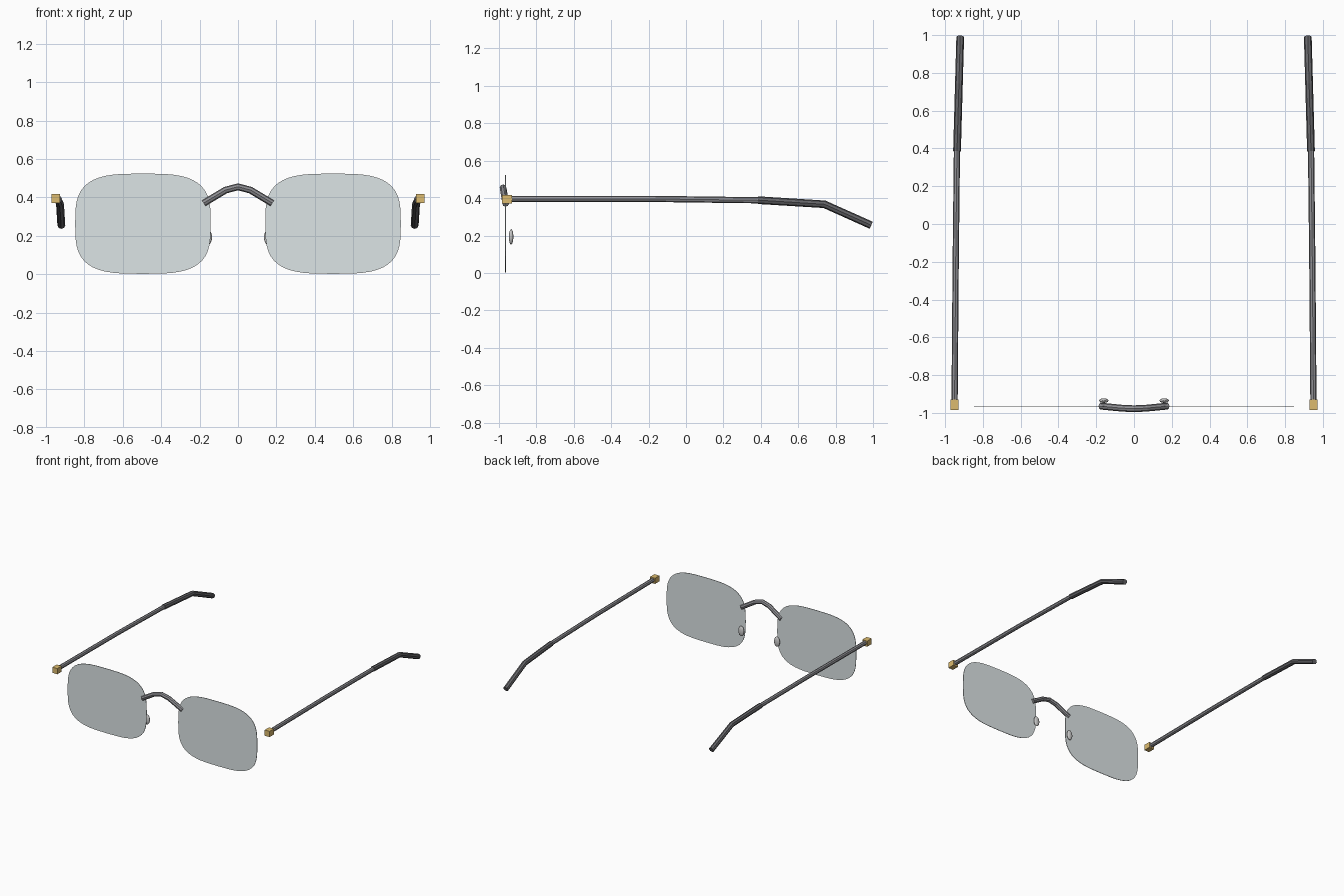
import bpy, bmesh
from math import cos, sin, pi, copysign, radians

if "Cube" in bpy.data.objects:
    bpy.data.objects.remove(bpy.data.objects["Cube"])


def material(name, color):
    m = bpy.data.materials.new(name)
    m.diffuse_color = (*color, 1)
    m.use_nodes = True
    m.node_tree.nodes["Principled BSDF"].inputs["Base Color"].default_value = m.diffuse_color
    return m


BRASS = material("brass", (0.72, 0.50, 0.16))
GLASS = material("lens_tint", (0.72, 0.78, 0.79))
METAL = material("frame_metal", (0.28, 0.28, 0.30))
DARK = material("tip_sleeve", (0.13, 0.13, 0.14))


def add_object(name, mesh, mat=None):
    ob = bpy.data.objects.new(name, mesh)
    bpy.context.collection.objects.link(ob)
    if mat:
        mesh.materials.clear()
        mesh.materials.append(mat)
    return ob


def from_bmesh(name, bm, mat=None):
    bmesh.ops.recalc_face_normals(bm, faces=bm.faces[:])
    me = bpy.data.meshes.new(name)
    bm.to_mesh(me)
    bm.free()
    return add_object(name, me, mat)


def tube(name, points, radius, mat=None):
    """Eight-sided capped tube along a polyline, as a mesh."""
    cu = bpy.data.curves.new(name + "_path", "CURVE")
    cu.dimensions = "3D"
    cu.bevel_depth = radius
    cu.bevel_resolution = 2
    cu.use_fill_caps = True
    sp = cu.splines.new("POLY")
    sp.points.add(len(points) - 1)
    for p, co in zip(sp.points, points):
        p.co = (*co, 1)
    tmp = bpy.data.objects.new(name + "_tmp", cu)
    bpy.context.collection.objects.link(tmp)
    dg = bpy.context.evaluated_depsgraph_get()
    me = bpy.data.meshes.new_from_object(tmp.evaluated_get(dg))
    bpy.data.objects.remove(tmp)
    for f in me.polygons:
        f.use_smooth = False
    return add_object(name, me, mat)


def lens(name, cx):
    """Thin plate with a superellipse outline."""
    bm = bmesh.new()
    n, e = 48, 2 / 3.3
    ring = []
    for i in range(n):
        c, s = cos(2 * pi * i / n), sin(2 * pi * i / n)
        x = copysign(abs(c) ** e, c) * 0.353
        z = copysign(abs(s) ** e, s) * 0.261
        ring.append(bm.verts.new((cx + x, -0.967, 0.263 + z)))
    face = bm.faces.new(ring)
    ext = bmesh.ops.extrude_face_region(bm, geom=[face])
    for v in ext["geom"]:
        if isinstance(v, bmesh.types.BMVert):
            v.co.y += 0.004
    return from_bmesh(name, bm, GLASS)


# bridge
tube("bridge", [(-0.178, -0.964, 0.37), (-0.065, -0.975, 0.438), (0, -0.978, 0.455),
                (0.065, -0.975, 0.438), (0.178, -0.964, 0.37)], 0.018, METAL)

for s, side in ((-1, "left"), (1, "right")):
    lens(side + "_lens", s * 0.495)

    # hinge block
    bm = bmesh.new()
    bmesh.ops.create_cube(bm, size=1)
    for v in bm.verts:
        v.co = (s * 0.95 + v.co.x * 0.044, -0.957 + v.co.y * 0.056, 0.394 + v.co.z * 0.046)
    from_bmesh(side + "_hinge", bm, BRASS)

    # temple arm and darker ear sleeve
    tube(side + "_temple", [(s * 0.95, -0.955, 0.396), (s * 0.944, -0.2, 0.396),
                            (s * 0.937, 0.42, 0.388)], 0.0165, METAL)
    tube(side + "_temple_tip", [(s * 0.937, 0.385, 0.389), (s * 0.927, 0.74, 0.367),
                                (s * 0.92, 0.99, 0.255)], 0.0205, DARK)

    # nose pad
    bm = bmesh.new()
    bmesh.ops.create_uvsphere(bm, u_segments=16, v_segments=10, radius=1)
    for v in bm.verts:
        v.co = (s * 0.16 + v.co.x * 0.025, -0.935 + v.co.y * 0.012, 0.193 + v.co.z * 0.041)
    for f in bm.faces:
        f.smooth = True
    from_bmesh(side + "_nose_pad", bm)
